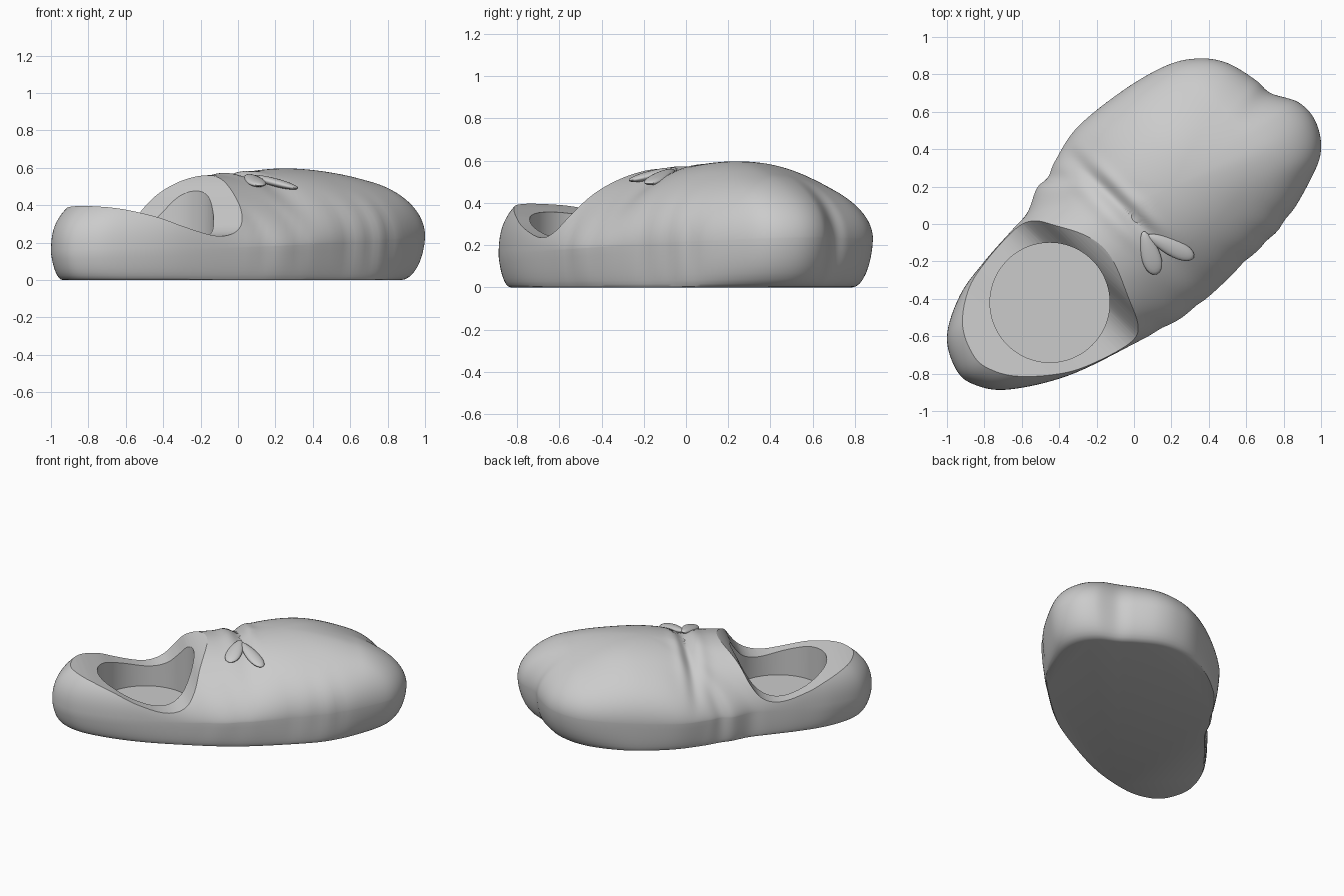
import bpy, bmesh, math
from mathutils import Vector

cube = bpy.data.objects.get("Cube")
if cube:
    bpy.data.objects.remove(cube)

grey = bpy.data.materials.new("plain_grey")
grey.use_nodes = True
grey.diffuse_color = (0.6, 0.6, 0.6, 1)
grey.node_tree.nodes["Principled BSDF"].inputs["Base Color"].default_value = (0.6, 0.6, 0.6, 1)

D = math.sqrt(0.5)  # the shoe lies on the diagonal: s runs heel to toe, t across


def to_st(x, y):
    return (x + y) * D, (y - x) * D


def from_st(s, t):
    return (s - t) * D, (s + t) * D


def spline(points, steps, closed):
    pts = [Vector(p) for p in points]
    n = len(pts)
    pick = (lambda i: pts[i % n]) if closed else (lambda i: pts[max(0, min(n - 1, i))])
    out = []
    for i in range(n if closed else n - 1):
        a, b, c, d = (pick(i + k) for k in (-1, 0, 1, 2))
        for j in range(steps):
            u = j / steps
            out.append(0.5 * (2 * b + (c - a) * u + (2 * a - 5 * b + 4 * c - d) * u * u
                              + (3 * b - a - 3 * c + d) * u ** 3))
    return out if closed else out + [pts[-1]]


def make(name, bm):
    bmesh.ops.recalc_face_normals(bm, faces=bm.faces)
    me = bpy.data.meshes.new(name)
    bm.to_mesh(me)
    bm.free()
    ob = bpy.data.objects.new(name, me)
    bpy.context.collection.objects.link(ob)
    me.materials.append(grey)
    return ob


def smooth(ob, degrees):
    bpy.ops.object.select_all(action="DESELECT")
    ob.select_set(True)
    bpy.context.view_layer.objects.active = ob
    bpy.ops.object.shade_smooth_by_angle(angle=math.radians(degrees))


def bump(v, centre, width):
    return math.exp(-((v - centre) / width) ** 2)


def ramp(v, a, b):
    u = max(0, min(1, (v - a) / (b - a)))
    return u * u * (3 - 2 * u)


RIDGE = spline([(-1.3, .66), (-.9, .65), (-.3, .6), (-.1, .58), (.02, .56), (.15, .585),
                (.4, .6), (.7, .605), (.85, .615), (1.2, .615)], 8, False)


def height(s, t):
    h = RIDGE[-1].y
    for a, b in zip(RIDGE, RIDGE[1:]):
        if a.x <= s <= b.x:
            h = a.y + (b.y - a.y) * (s - a.x) / (b.x - a.x)
            break
    h -= 0.11 * t * ramp(s, .4, .9)
    # gathered folds across the instep, mostly on the left
    folds = bump(s, -.06, .05) - bump(s, .02, .035) + bump(s, .08, .04)
    return h + 0.016 * folds * ramp(t, -.3, .1)


# Shoe body: plan outline swept up a rounded profile to the top
OUTLINE = [(-1, -.6), (-.95, -.78), (-.85, -.86), (-.67, -.885), (-.35, -.81), (0, -.64),
           (.3, -.47), (.6, -.2), (.8, 0), (.95, .25), (1, .4), (.97, .55), (.88, .65),
           (.73, .7), (.65, .77), (.5, .86), (.35, .885), (.18, .85), (-.05, .72),
           (-.3, .52), (-.42, .34), (-.46, .25), (-.52, .19), (-.57, .06), (-.65, -.03),
           (-.8, -.2), (-.93, -.38)]
outline = spline(OUTLINE, 8, True)
count = len(outline)
SPAN = 14
soft = [sum((outline[(i + k) % count] for k in range(-SPAN, SPAN + 1)), Vector((0, 0)))
        / (2 * SPAN + 1) for i in range(count)]
CROWN = Vector((.2, .2))
LOW, HIGH = 8, 100
bm = bmesh.new()
rings = []
for k in range(LOW + HIGH):
    ring = []
    for p, q in zip(outline, soft):
        s0, t0 = to_st(*p)
        mid = 0.19 + 0.04 * s0
        if k < LOW:  # rounded lower edge, smoother at the sole
            a = k / LOW * math.pi / 2
            inset = 0.03 + 0.11 * ramp(s0, .4, 1.05)
            r = 1 - inset * (1 - math.sin(a))
            x, y = CROWN + (q.lerp(p, .5 + .5 * k / LOW) - CROWN) * r
            z = mid * (1 - math.cos(a))
        else:  # domed upper, its outline notches fading towards the crown
            a = (k - LOW) / HIGH * math.pi / 2
            r = math.cos(a)
            x, y = CROWN + (q.lerp(p, ramp(r, .55, 1)) - CROWN) * r
            s, t = to_st(x, y)
            base = mid * r + 0.19 * (1 - r)
            slope = 1 + .35 * bump(s, -.12, .3) - .25 * ramp(-s, .4, .8)
            z = base + (height(s, t) - base) * math.sin(a) ** slope
        # creases down the right side
        s, t = to_st(x, y)
        crease = sum(bump(s + .25 * t, c, .045) for c in (-.42, -.22, .13, .3, .45))
        push = 1 - 0.014 * crease * ramp(-t, .2, .45) * math.sin(math.pi * min(1, z / .5))
        ring.append(bm.verts.new((x * push, y * push, z)))
    rings.append(ring)
for lower, upper in zip(rings, rings[1:]):
    for i in range(count):
        j = (i + 1) % count
        bm.faces.new((lower[i], lower[j], upper[j], upper[i]))
bm.faces.new(rings[0])
top = bm.verts.new((*CROWN, height(*to_st(*CROWN))))
for i, v in enumerate(rings[-1]):
    bm.faces.new((v, rings[-1][(i + 1) % count], top))
body = make("shoe_body", bm)

# Saddle-shaped cutter for the collar
collar = spline([(-1.4, .4), (-1.1, .395), (-.9, .345), (-.75, .285), (-.6, .24), (-.5, .24),
                 (-.42, .28), (-.36, .36), (-.3, .47), (-.22, .55), (-.1, .62)], 5, False)
section = [(p.x, p.y) for p in collar] + [(-.1, 1), (-1.4, 1)]
bm = bmesh.new()
sides = [[bm.verts.new((*from_st(s, t), z)) for s, z in section] for t in (-.9, .9)]
for side in sides:
    bm.faces.new(side)
for i in range(len(section)):
    j = (i + 1) % len(section)
    bm.faces.new((sides[0][i], sides[0][j], sides[1][j], sides[1][i]))
collar_cutter = make("collar_cutter", bm)

# Round well for the foot
bm = bmesh.new()
bmesh.ops.create_cone(bm, cap_ends=True, segments=96, radius1=.32, radius2=.32, depth=1)
bmesh.ops.translate(bm, verts=bm.verts, vec=(-.45, -.42, .59))
well_cutter = make("well_cutter", bm)

for cutter in (collar_cutter, well_cutter):
    mod = body.modifiers.new(cutter.name, "BOOLEAN")
    mod.operation, mod.solver, mod.object = "DIFFERENCE", "EXACT", cutter
    bpy.context.view_layer.objects.active = body
    bpy.ops.object.modifier_apply(modifier=mod.name)
    bpy.data.objects.remove(cutter)
smooth(body, 30)


# Flattened lace ends draped over the instep
def lace(name, start, end, width):
    a, b = Vector(start), Vector(end)
    bm = bmesh.new()
    bmesh.ops.create_uvsphere(bm, u_segments=24, v_segments=12, radius=1)
    for v in bm.verts:
        v.co.y *= width / 2 * (1 + .3 * v.co.x)
        v.co.x *= (b - a).length / 2
        v.co.z *= .022
    ob = make(name, bm)
    ob.location = (a + b) / 2
    ob.rotation_euler = (b - a).to_track_quat("X", "Z").to_euler()
    smooth(ob, 60)


lace("lace_end_front", (.05, -.04, .56), (.12, -.27, .505), .1)
lace("lace_end_back", (.07, -.06, .555), (.32, -.18, .49), .09)
